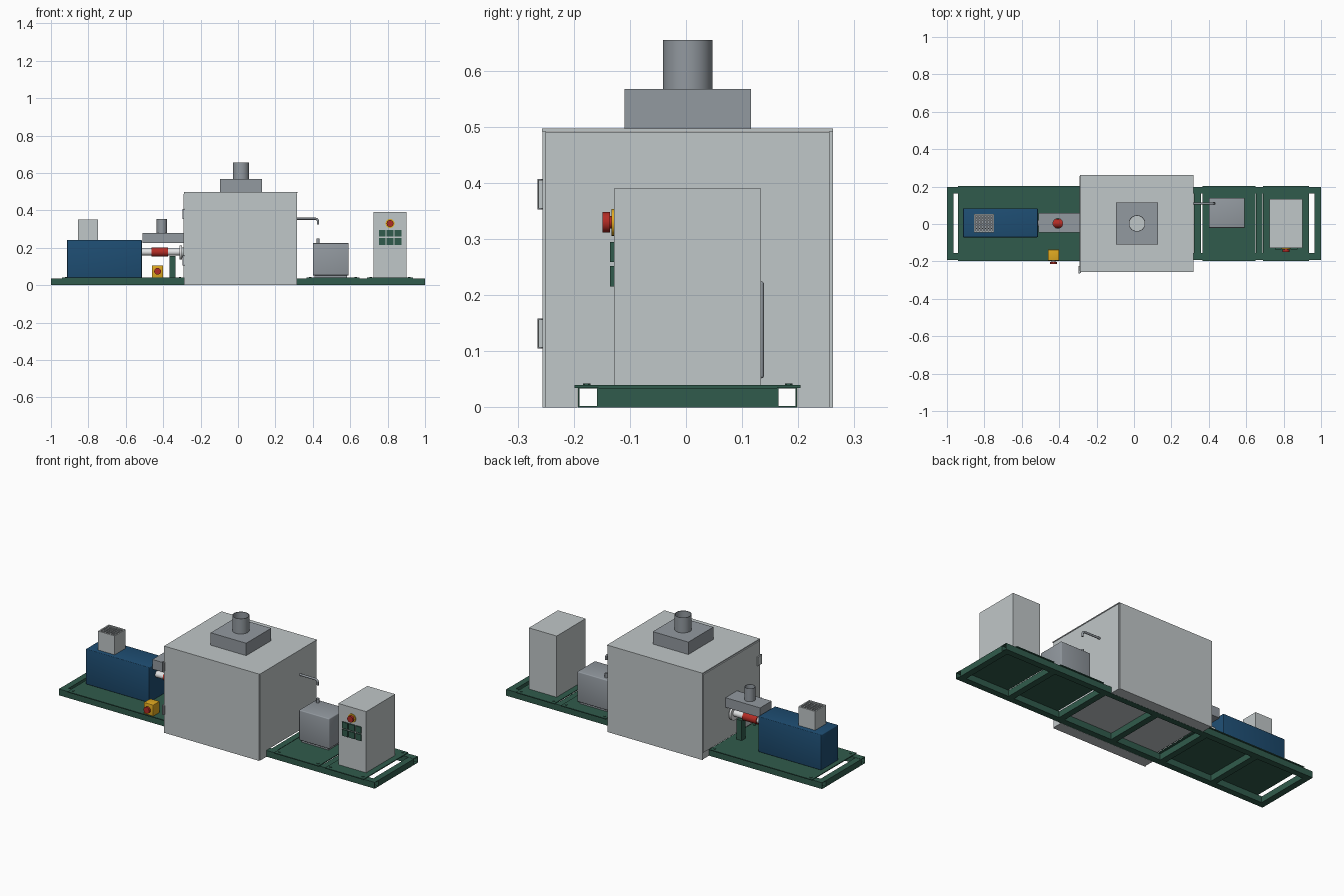
import bpy, bmesh, math
from mathutils import Matrix, Vector

old = bpy.data.objects.get("Cube")
if old:
    bpy.data.objects.remove(old, do_unlink=True)


def material(name, r, g, b):
    m = bpy.data.materials.new(name)
    m.use_nodes = True
    m.diffuse_color = (r, g, b, 1)
    m.node_tree.nodes["Principled BSDF"].inputs["Base Color"].default_value = (r, g, b, 1)
    return m


LIGHT = material("light grey steel", 0.53, 0.57, 0.58)
GREY = material("mid grey steel", 0.29, 0.32, 0.35)
GREEN = material("frame green", 0.03, 0.105, 0.072)
BLUE = material("housing blue", 0.013, 0.075, 0.17)
RED = material("signal red", 0.45, 0.025, 0.018)
YELLOW = material("safety yellow", 0.75, 0.4, 0.015)
WHITE = material("pale pipe", 0.75, 0.76, 0.77)

MID = 0.003  # centre line of the machine in y
AXES = {"x": Matrix.Rotation(math.pi / 2, 4, "Y"),
        "y": Matrix.Rotation(math.pi / 2, 4, "X"),
        "z": Matrix.Identity(4)}


def finish(name, bm, mat, smooth=False):
    bmesh.ops.recalc_face_normals(bm, faces=bm.faces)
    mesh = bpy.data.meshes.new(name)
    bm.to_mesh(mesh)
    bm.free()
    mesh.materials.append(mat)
    ob = bpy.data.objects.new(name, mesh)
    bpy.context.collection.objects.link(ob)
    if smooth:
        bpy.ops.object.select_all(action="DESELECT")
        ob.select_set(True)
        bpy.context.view_layer.objects.active = ob
        bpy.ops.object.shade_smooth_by_angle(angle=math.radians(35))
    return ob


def box(name, mat, x, y, z, bevel=0):
    """Box from (min, max) pairs."""
    bm = bmesh.new()
    bmesh.ops.create_cube(bm, size=1)
    for v in bm.verts:
        v.co = Vector([(a + b) / 2 + c * (b - a) for (a, b), c in zip((x, y, z), v.co)])
    if bevel:
        bmesh.ops.bevel(bm, geom=bm.edges[:], offset=bevel, segments=3,
                        profile=0.5, affect="EDGES")
    return finish(name, bm, mat, bevel > 0)


def rod(name, mat, centre, radius, length, axis="z", sides=32):
    bm = bmesh.new()
    bmesh.ops.create_cone(bm, cap_ends=True, segments=sides, radius1=radius,
                          radius2=radius, depth=length)
    bm.transform(Matrix.Translation(centre) @ AXES[axis])
    return finish(name, bm, mat, True)


def tube(name, mat, centre, radius, wall, length, axis="z", sides=32):
    """Open tube; four sides give a square section."""
    bm = bmesh.new()
    turn = math.pi / sides
    rings = []
    for r, h in ((radius, -0.5), (radius, 0.5), (radius - wall, 0.5), (radius - wall, -0.5)):
        angles = [turn + 2 * math.pi * i / sides for i in range(sides)]
        rings.append([bm.verts.new((r * math.cos(a), r * math.sin(a), h * length)) for a in angles])
    for k in range(4):
        p, q = rings[k], rings[(k + 1) % 4]
        for i in range(sides):
            j = (i + 1) % sides
            bm.faces.new((p[i], p[j], q[j], q[i]))
    bm.transform(Matrix.Translation(centre) @ AXES[axis])
    return finish(name, bm, mat, True)


def drill(target, centre, radius):
    """Cut a vertical round hole through a part."""
    cutter = rod("cutter", GREY, centre, radius, 0.3)
    cutter.hide_render = True
    mod = target.modifiers.new("hole", "BOOLEAN")
    mod.operation, mod.object, mod.solver = "DIFFERENCE", cutter, "EXACT"
    bpy.context.view_layer.objects.active = target
    bpy.ops.object.modifier_apply(modifier=mod.name)
    bpy.data.objects.remove(cutter, do_unlink=True)


# Base frame: two hollow rails and cross members
for side, label in ((-1, "front"), (1, "back")):
    tube(label + "_rail", GREEN, (0, MID + side * 0.177, 0.018), 0.0255, 0.0035, 2, "x", 4)
for i, x in enumerate((-0.982, -0.65, -0.32, 0, 0.34, 0.67, 0.982)):
    box(f"cross_member_{i}", GREEN, (x - 0.018, x + 0.018), (-0.157, 0.163), (0, 0.035))

# Deck plates with corner bolts
for i, (a, b) in enumerate(((-0.94, -0.29), (0.366, 0.65), (0.69, 0.935))):
    box(f"deck_plate_{i}", GREEN, (a, b), (-0.199, 0.204), (0.035, 0.04))
    for x in (a + 0.02, b - 0.02):
        for s in (-1, 1):
            rod("deck_bolt", GREEN, (x, MID + s * 0.18, 0.041), 0.007, 0.004, sides=6)

# Furnace chamber: body, skirts beside the rails, cladding and lid
box("furnace_body", LIGHT, (-0.284, 0.315), (-0.25, 0.256), (0.037, 0.491))
for s, label in ((-1, "front"), (1, "back")):
    inner, face, outer = (MID + s * d for d in (0.196, 0.253, 0.259))
    box(label + "_skirt", LIGHT, (-0.284, 0.315), sorted((inner, face)), (0, 0.037))
    box(label + "_cladding", LIGHT, (-0.288, 0.312), sorted((face, outer)), (0, 0.492))
box("furnace_lid", LIGHT, (-0.288, 0.317), (-0.257, 0.262), (0.492, 0.497))
box("furnace_door", LIGHT, (-0.291, -0.284), (-0.25, 0.256), (0.042, 0.488))
for z in (0.132, 0.38):
    box("hinge_leaf", LIGHT, (-0.298, -0.283), (-0.263, -0.225), (z - 0.025, z + 0.025))
    rod("hinge_pin", GREY, (-0.292, -0.26, z), 0.005, 0.054, sides=16)

# Exhaust hood and open chimney
hood = box("exhaust_hood", GREY, (-0.096, 0.129), (-0.11, 0.116), (0.497, 0.568))
drill(hood, (0.016, MID, 0.53), 0.041)
tube("chimney", GREY, (0.016, MID, 0.611), 0.044, 0.003, 0.088, sides=48)

# Drive housing with a grilled vent on top
box("drive_housing", BLUE, (-0.914, -0.514), (-0.071, 0.083), (0.04, 0.242), 0.004)
vx, vy, half = -0.802, 0.004, 0.053
box("vent_core", GREY, (vx - 0.05, vx + 0.05), (vy - 0.045, vy + 0.045), (0.24, 0.335))
for s in (-1, 1):
    box("vent_side", LIGHT, sorted((vx + s * half, vx + s * 0.045)),
        (vy - 0.049, vy + 0.049), (0.24, 0.35))
    box("vent_face", LIGHT, (vx - half, vx + half),
        sorted((vy + s * 0.049, vy + s * 0.041)), (0.24, 0.35))
for i in range(5):
    x = vx - 0.032 + i * 0.016
    box("vent_slat", LIGHT, (x - 0.003, x + 0.003), (vy - 0.042, vy + 0.042), (0.338, 0.348))
    y = vy - 0.028 + i * 0.014
    box("vent_cross_slat", GREY, (vx - 0.046, vx + 0.046), (y - 0.002, y + 0.002), (0.337, 0.345))

# Feed duct with open stack above the shaft
duct = box("feed_duct", GREY, (-0.51, -0.286), (-0.046, 0.058), (0.225, 0.28))
drill(duct, (-0.407, MID, 0.25), 0.026)
tube("feed_stack", GREY, (-0.407, MID, 0.317), 0.028, 0.002, 0.075)

# Shaft, coupling sleeve, flange and support post
rod("drive_shaft", WHITE, (-0.4, MID, 0.177), 0.018, 0.234, "x")
rod("shaft_coupling", RED, (-0.418, MID, 0.177), 0.024, 0.088, "x")
rod("shaft_flange", WHITE, (-0.306, MID, 0.175), 0.038, 0.012, "x")
rod("shaft_collar", LIGHT, (-0.293, MID, 0.175), 0.026, 0.016, "x")
box("support_post", GREEN, (-0.367, -0.334), (-0.015, 0.021), (0.04, 0.155))

# Emergency stop station on the deck edge
box("stop_station", YELLOW, (-0.46, -0.4), (-0.195, -0.137), (0.04, 0.105), 0.003)
rod("stop_station_stem", GREY, (-0.43, -0.199, 0.074), 0.01, 0.012, "y")
rod("stop_station_button", RED, (-0.43, -0.208, 0.074), 0.018, 0.012, "y")

# Water tank, inlet stub and bent supply pipe
box("water_tank", GREY, (0.4, 0.592), (-0.021, 0.139), (0.052, 0.225), 0.005)
box("tank_foot", GREY, (0.41, 0.582), (-0.011, 0.129), (0.04, 0.054))
rod("tank_inlet", GREY, (0.428, 0.11, 0.236), 0.008, 0.026)
curve = bpy.data.curves.new("supply_pipe", "CURVE")
curve.dimensions = "3D"
curve.bevel_depth = 0.006
curve.use_fill_caps = True
curve.materials.append(GREY)
path = [(0.31, 0.355)]
for i in range(6):
    a = math.pi / 2 * (1 - i / 5)
    path.append((0.413 + 0.015 * math.cos(a), 0.34 + 0.015 * math.sin(a)))
path.append((0.428, 0.325))
spline = curve.splines.new("POLY")
spline.points.add(len(path) - 1)
for point, (x, z) in zip(spline.points, path):
    point.co = (x, 0.11, z, 1)
bpy.context.collection.objects.link(bpy.data.objects.new("supply_pipe", curve))

# Control cabinet with six keys and a stop button
box("control_cabinet", LIGHT, (0.725, 0.901), (-0.128, 0.134), (0.04, 0.39))
for x in (0.771, 0.813, 0.855):
    for z in (0.234, 0.277):
        box("cabinet_key", GREEN, (x - 0.018, x + 0.018), (-0.135, -0.128), (z - 0.018, z + 0.018))
rod("cabinet_button_ring", YELLOW, (0.813, -0.13, 0.33), 0.024, 0.006, "y")
rod("cabinet_button_stem", RED, (0.813, -0.135, 0.33), 0.011, 0.014, "y")
rod("cabinet_button", RED, (0.813, -0.142, 0.33), 0.018, 0.013, "y")
